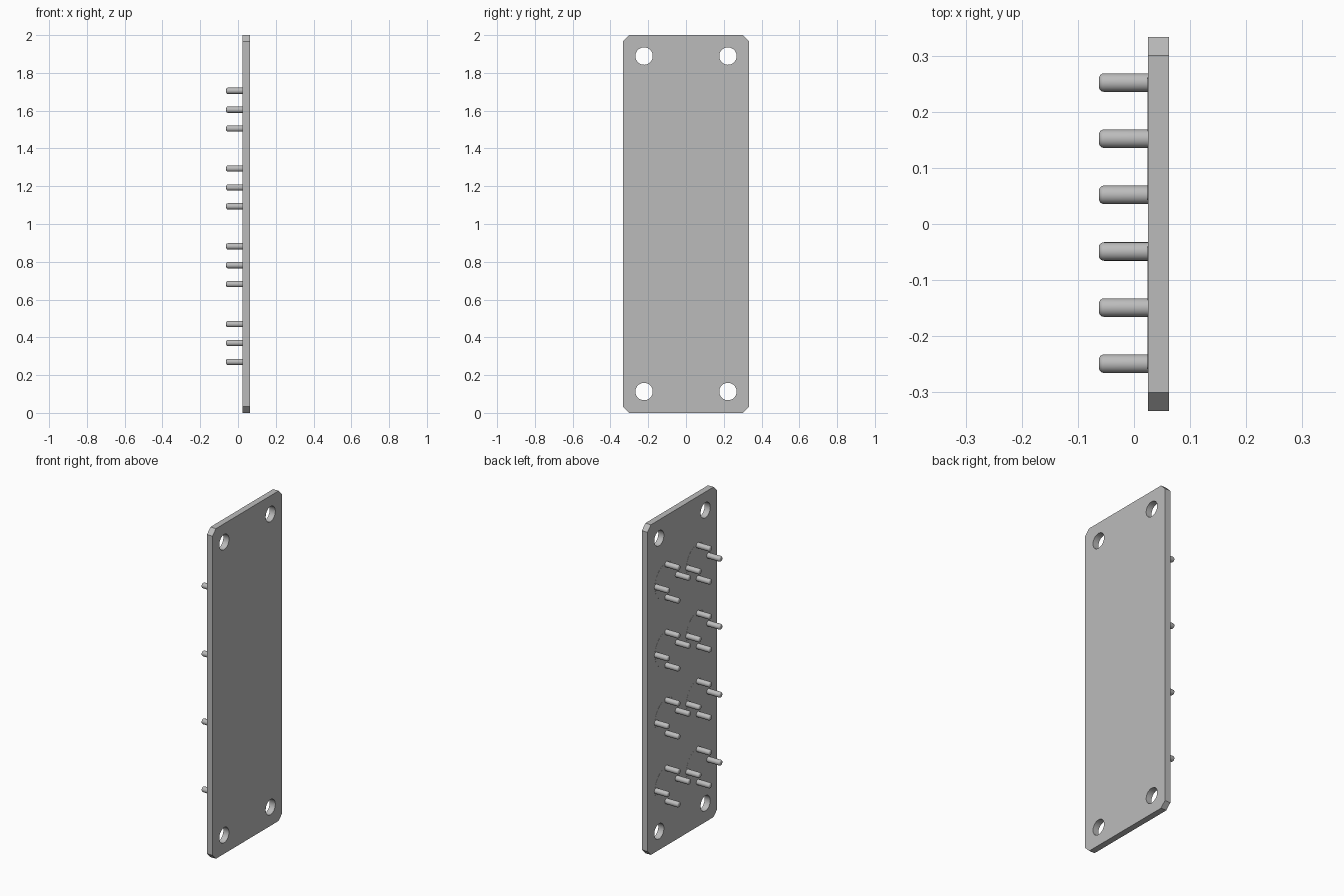
import bpy, bmesh, math
from mathutils import Matrix, Vector

if "Cube" in bpy.data.objects:
    bpy.data.objects.remove(bpy.data.objects["Cube"])

BACK, FACE = 0.025, 0.0625       # the two faces of the plate along x
HALF_WIDTH, HEIGHT, CHAMFER = 0.333, 2.0, 0.033
PIN_TIP, PIN_RADIUS, RING = -0.0625, 0.0165, 0.1

grey = bpy.data.materials.new("plain grey")
grey.use_nodes = True
grey.diffuse_color = (0.5, 0.5, 0.5, 1)
grey.node_tree.nodes["Principled BSDF"].inputs["Base Color"].default_value = grey.diffuse_color


def add_object(name, bm):
    bmesh.ops.recalc_face_normals(bm, faces=bm.faces)
    mesh = bpy.data.meshes.new(name)
    bm.to_mesh(mesh)
    bm.free()
    mesh.materials.append(grey)
    obj = bpy.data.objects.new(name, mesh)
    bpy.context.collection.objects.link(obj)
    return obj


def rod(bm, x0, x1, y, z, radius, sides):
    """Cylinder lying along x; returns its new vertices."""
    place = Matrix.Translation(((x0 + x1) / 2, y, z)) @ Matrix.Rotation(math.pi / 2, 4, 'Y')
    return bmesh.ops.create_cone(bm, cap_ends=True, segments=sides, radius1=radius,
                                 radius2=radius, depth=x1 - x0, matrix=place)["verts"]


def smooth(obj):
    bpy.ops.object.select_all(action='DESELECT')
    obj.select_set(True)
    bpy.context.view_layer.objects.active = obj
    bpy.ops.object.shade_smooth_by_angle(angle=math.radians(35))


# Plate with chamfered corners
bm = bmesh.new()
bmesh.ops.create_cube(bm, size=1, matrix=Matrix.Translation(((BACK + FACE) / 2, 0, HEIGHT / 2))
                      @ Matrix.Diagonal((FACE - BACK, 2 * HALF_WIDTH, HEIGHT, 1)))
corners = [e for e in bm.edges if abs(e.verts[0].co.x - e.verts[1].co.x) > 0.01]
bmesh.ops.bevel(bm, geom=corners, offset=CHAMFER, segments=1, affect='EDGES')
plate = add_object("plate", bm)

# Mounting holes near the corners
bm = bmesh.new()
for y in (-0.222, 0.222):
    for z in (0.113, 1.889):
        rod(bm, BACK - 0.05, FACE + 0.05, y, z, 0.046, 48)
cutter = add_object("mounting_hole_cutter", bm)
cut = plate.modifiers.new("mounting holes", 'BOOLEAN')
cut.operation, cut.solver, cut.object = 'DIFFERENCE', 'EXACT', cutter
bpy.context.view_layer.objects.active = plate
bpy.ops.object.modifier_apply(modifier=cut.name)
bpy.data.objects.remove(cutter)
smooth(plate)

# Eight sockets, each a nearly flush disc with four round-tipped pins
for row in range(4):
    z = 0.37 + row * 0.4117
    for side, y in (("right", -0.149), ("left", 0.152)):
        bm = bmesh.new()
        rod(bm, BACK - 0.0006, BACK + 0.005, y, z, 0.11, 48)
        smooth(add_object(f"socket_disc_{side}_{row + 1}", bm))

        bm = bmesh.new()
        for quarter in range(4):
            a = quarter * math.pi / 2
            rod(bm, PIN_TIP, BACK + 0.005, y + RING * math.cos(a), z + RING * math.sin(a),
                PIN_RADIUS, 24)
        tips = [e for e in bm.edges if all(v.co.x < PIN_TIP + 0.001 for v in e.verts)]
        bmesh.ops.bevel(bm, geom=tips, offset=0.009, segments=4, profile=0.5, affect='EDGES')
        smooth(add_object(f"pins_{side}_{row + 1}", bm))
